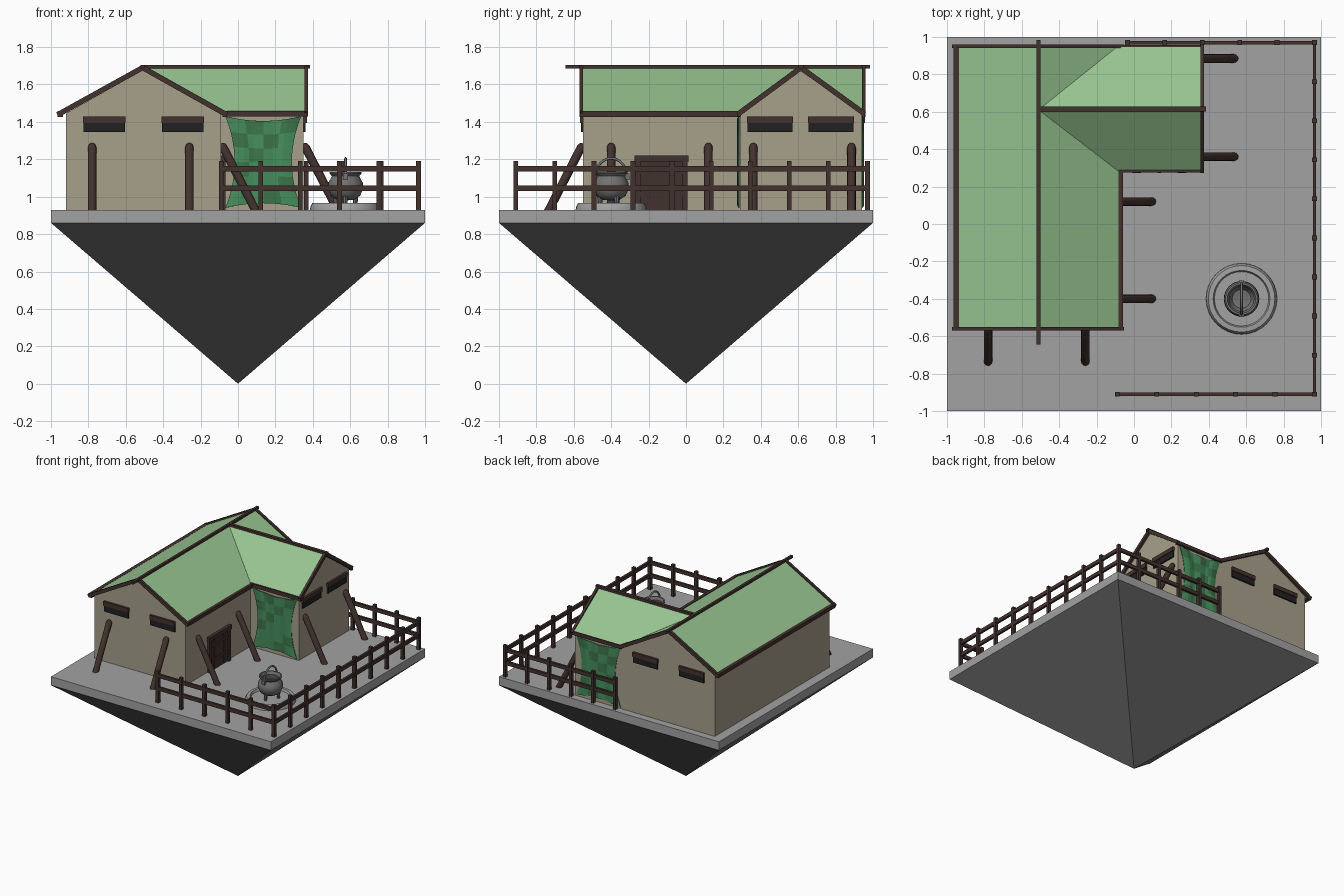
import bpy, bmesh, math
from mathutils import Vector

if "Cube" in bpy.data.objects:
    bpy.data.objects.remove(bpy.data.objects["Cube"])


def mat(name, *rgb):
    m = bpy.data.materials.new(name)
    m.diffuse_color = (*rgb, 1)
    m.use_nodes = True
    m.node_tree.nodes["Principled BSDF"].inputs["Base Color"].default_value = m.diffuse_color
    return m


WOOD = mat("dark_wood", .055, .032, .027)
WALL = mat("plaster", .39, .35, .26)
ROOF = mat("roof_green", .31, .55, .28)
CLOTH = mat("cloth_green", .06, .27, .11)
PATCH = mat("patch_green", .045, .18, .07)
BLACK = mat("black", .015, .015, .015)
ROCK = mat("rock", .15, .15, .15)
STONE = mat("stone", .36, .36, .36)
IRON = mat("iron", .17, .17, .17)


def mesh(name, verts, faces, m=None, smooth=False):
    me = bpy.data.meshes.new(name)
    me.from_pydata([tuple(v) for v in verts], [], faces)
    bm = bmesh.new()
    bm.from_mesh(me)
    bmesh.ops.recalc_face_normals(bm, faces=bm.faces)
    for f in bm.faces:
        f.smooth = smooth
    bm.to_mesh(me)
    bm.free()
    ob = bpy.data.objects.new(name, me)
    bpy.context.collection.objects.link(ob)
    if m:
        me.materials.append(m)
    return ob


def prism(name, pts, d, m=None):
    n = len(pts)
    vs = [Vector(p) for p in pts]
    vs += [v + Vector(d) for v in vs]
    fs = [list(range(n)), list(range(n, 2 * n))]
    fs += [[i, (i + 1) % n, n + (i + 1) % n, n + i] for i in range(n)]
    return mesh(name, vs, fs, m)


def box(name, x0, x1, y0, y1, z0, z1, m=None):
    return prism(name, [(x0, y0, z0), (x1, y0, z0), (x1, y1, z0), (x0, y1, z0)], (0, 0, z1 - z0), m)


def beam(name, a, b, w, h, m=WOOD):
    # square bar between two points, w sideways and h upwards
    a, b = Vector(a), Vector(b)
    d = (b - a).normalized()
    s = d.cross(Vector((0, 0, 1))).normalized()
    u = s.cross(d)
    return prism(name, [a + s * i * w / 2 + u * j * h / 2 for i, j in ((-1, -1), (1, -1), (1, 1), (-1, 1))], b - a, m)


def lathe(name, prof, n, m=None, smooth=True):
    vs = [(r * math.cos(2 * math.pi * k / n), r * math.sin(2 * math.pi * k / n), z)
          for r, z in prof for k in range(n)]
    fs = [[i * n + k, i * n + (k + 1) % n, (i + 1) * n + (k + 1) % n, (i + 1) * n + k]
          for i in range(len(prof) - 1) for k in range(n)]
    ob = mesh(name, vs, fs, m, smooth)
    bm = bmesh.new()
    bm.from_mesh(ob.data)
    bmesh.ops.remove_doubles(bm, verts=bm.verts, dist=1e-5)
    bmesh.ops.recalc_face_normals(bm, faces=bm.faces)
    bm.to_mesh(ob.data)
    bm.free()
    if smooth:
        bpy.ops.object.select_all(action='DESELECT')
        ob.select_set(True)
        bpy.context.view_layer.objects.active = ob
        bpy.ops.object.shade_smooth_by_angle(angle=math.radians(35))
    return ob


# floating ground
box("platform", -1, 1, -1, 1, .86, .93, STONE)
mesh("rock_underside", [(-1, -1, .86), (1, -1, .86), (1, 1, .86), (-1, 1, .86), (0, 0, 0)],
     [(0, 1, 2, 3), (0, 1, 4), (1, 2, 4), (2, 3, 4), (3, 0, 4)], ROCK)

# walls with gables
prism("main_walls", [(-.92, -.55, .93), (-.09, -.55, .93), (-.09, -.55, 1.445), (-.51, -.55, 1.675),
                     (-.92, -.55, 1.445)], (0, 1.49, 0), WALL)
prism("wing_walls", [(-.3, .29, .93), (-.3, .94, .93), (-.3, .94, 1.44), (-.3, .61, 1.675),
                     (-.3, .29, 1.44)], (.65, 0, 0), WALL)

# roof slopes
R, E = 1.692, 1.442
for side, x in (("left", -.96), ("right", -.065)):
    prism("main_roof_" + side, [(-.51, -.56, R), (-.51, .955, R), (x, .955, E), (x, -.56, E)], (0, 0, -.015), ROOF)
for side, y in (("front", .28), ("back", .955)):
    prism("wing_roof_" + side, [(-.51, .61, R), (.365, .61, R), (.365, y, 1.452), (-.08, y, 1.452)],
          (0, 0, -.015), ROOF)

# roof trim
beam("main_ridge_beam", (-.51, -.645, 1.695), (-.51, .985, 1.695), .02, .02)
beam("wing_ridge_beam", (-.51, .615, 1.695), (.385, .615, 1.695), .025, .02)
for x, w, y1 in ((-.95, .03, .96), (-.07, .025, .29)):
    beam("main_eave_trim", (x, -.565, E), (x, y1, E), w, .03)
for y in (.285, .948):
    beam("wing_eave_trim", (-.08, y, 1.443), (.375, y, 1.443), .018, .03)
for y in (-.56, .95):
    for x in (-.965, -.06):
        beam("main_gable_trim", (x, y, 1.438), (-.51, y, 1.69), .02, .028)
for y in (.28, .955):
    beam("wing_gable_trim", (.365, y, 1.443), (.365, .615, 1.69), .02, .028)

# slit windows with wooden lintels
for y in (-.55, .94):
    for x in (-.715, -.295):
        box("window_slit", x - .11, x + .11, y - .012, y + .012, 1.345, 1.4, BLACK)
        box("window_lintel", x - .113, x + .113, y - .018, y + .018, 1.395, 1.43, WOOD)
for y in (.45, .775):
    box("window_slit", .338, .362, y - .12, y + .12, 1.345, 1.4, BLACK)
    box("window_lintel", .332, .368, y - .123, y + .123, 1.395, 1.43, WOOD)

# plank door in the yard wall
for k in range(4):
    y = -.25 + k * .06
    box("door_plank", -.1, -.08, y, y + .055, .93, 1.19, WOOD)
box("door_backing", -.1, -.084, -.26, 0, .93, 1.2, WOOD)
for y in (-.27, -.02):
    box("door_post", -.1, -.068, y, y + .028, .93, 1.2, WOOD)
box("door_lintel", -.1, -.065, -.275, .013, 1.185, 1.22, WOOD)
for z in (1.0, 1.12):
    box("door_crossbar", -.1, -.074, -.25, -.01, z, z + .025, WOOD)

# slanted round-topped support poles
for x, y, dx, dy in ((-.78, -.55, 0, -1), (-.26, -.55, 0, -1), (-.09, .12, 1, 0), (-.09, -.4, 1, 0),
                     (.35, .36, 1, 0), (.35, .885, 1, 0)):
    a = Vector((x + dx * .19, y + dy * .19, .915))
    b = Vector((x, y, 1.285))
    L = (b - a).length
    pole = lathe("support_pole", [(0, 0), (.023, 0), (.023, L - .025), (.018, L - .009), (.01, L - .002), (0, L)],
                 12, WOOD)
    pole.location = a
    pole.rotation_mode = 'QUATERNION'
    pole.rotation_quaternion = (b - a).to_track_quat('Z', 'Y')

# patched cloth hangings on both long sides of the wing
N = 12
for side, y0, s in (("front", .288, -1), ("back", .942, 1)):
    vs, fs = [], []
    for j in range(N + 1):
        v = j / N
        half = .152 + .05 * (2 * v - 1) ** 2
        for i in range(N + 1):
            u = 2 * i / N - 1
            z = .94 + .49 * v + (1 - u * u) * (.025 * (1 - v) - .025 * v)
            vs.append((.135 + u * half, y0 + s * (.006 + .004 * math.cos(u * 9)), z))
    for j in range(N):
        for i in range(N):
            a = j * (N + 1) + i
            fs.append((a, a + 1, a + N + 2, a + N + 1))
    cloth = mesh("cloth_" + side, vs, fs, CLOTH)
    cloth.data.materials.append(PATCH)
    for k, f in enumerate(cloth.data.polygons):
        i, j = (k % N) // 3, (k // N) // 2
        if (i + j) % 2 == 0 and (i * 2 + j) % 3:
            f.material_index = 1
    sol = cloth.modifiers.new("thickness", 'SOLIDIFY')
    sol.thickness = .005

# yard fence
def fence(name, a, b, n):
    a, b = Vector(a), Vector(b)
    for k in range(n):
        p = a.lerp(b, k / (n - 1))
        box(name + "_post", p.x - .0125, p.x + .0125, p.y - .0125, p.y + .0125, .925, 1.19, WOOD)
    for z in (1.045, 1.15):
        e = (b - a).normalized() * .012
        beam(name + "_rail", (a - e) + Vector((0, 0, z)), (b + e) + Vector((0, 0, z)), .018, .03)


fence("front_fence", (-.09, -.91, 0), (.965, -.91, 0), 6)
fence("right_fence", (.965, -.91, 0), (.965, .97, 0), 10)
fence("back_fence", (-.035, .97, 0), (.965, .97, 0), 6)

# stone hearth, cauldron, legs and handle
C = Vector((.575, -.4, 0))
lathe("hearth", [(0, .93), (.19, .93), (.188, .945), (.178, .965), (.152, .967), (.145, .95), (0, .95)],
      32, STONE).location = C
lathe("cauldron", [(0, .98), (.045, .983), (.078, 1.005), (.095, 1.045), (.092, 1.075), (.078, 1.1), (.073, 1.11),
                   (.086, 1.125), (.086, 1.133), (.076, 1.133), (.066, 1.11), (.075, 1.07), (.05, 1.02), (0, 1.01)],
      32, IRON).location = C
for k in range(3):
    t = k * 2 * math.pi / 3 + .5
    leg = lathe("cauldron_leg", [(0, .945), (.01, .945), (.016, 1.01), (0, 1.01)], 8, IRON)
    leg.location = C + Vector((.06 * math.cos(t), .06 * math.sin(t), 0))
for s in (-1, 1):
    y = -.4 + s * .085
    box("handle_lug", .562, .588, y - .012, y + .012, 1.09, 1.125, IRON)
cu = bpy.data.curves.new("cauldron_handle", 'CURVE')
cu.dimensions = '3D'
cu.bevel_depth = .007
cu.bevel_resolution = 2
cu.use_fill_caps = True
sp = cu.splines.new('POLY')
sp.points.add(16)
for k, p in enumerate(sp.points):
    t = math.pi * k / 16
    p.co = (.575, -.4 + .083 * math.cos(t), 1.11 + .095 * math.sin(t), 1)
cu.materials.append(IRON)
bpy.context.collection.objects.link(bpy.data.objects.new("cauldron_handle", cu))
